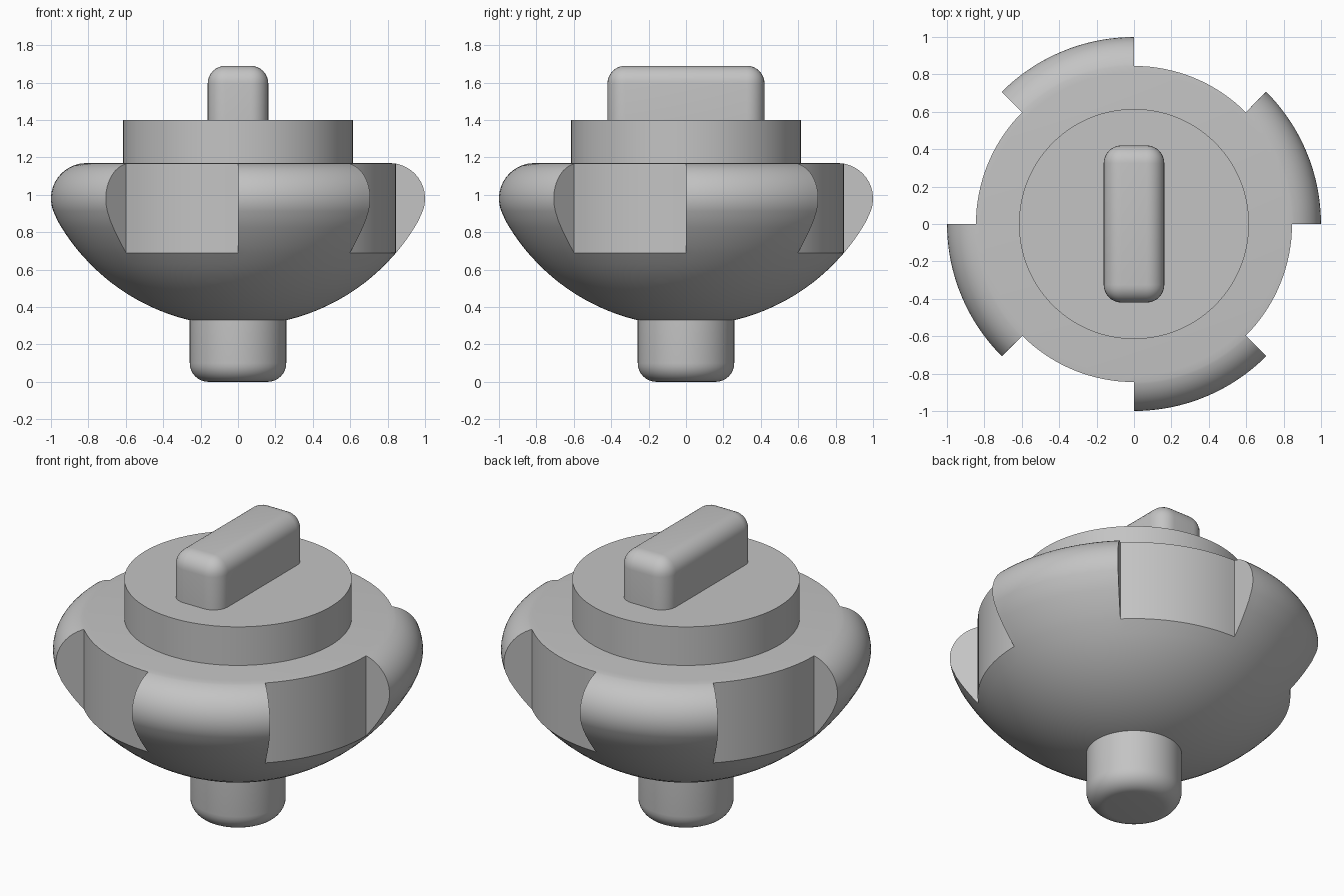
import bpy, bmesh
from math import pi, sin, cos, sqrt, radians

cube = bpy.data.objects.get("Cube")
if cube:
    bpy.data.objects.remove(cube, do_unlink=True)

grey = bpy.data.materials.new("plain grey")
grey.use_nodes = True
colour = (0.55, 0.55, 0.55, 1)
grey.diffuse_color = colour
grey.node_tree.nodes["Principled BSDF"].inputs["Base Color"].default_value = colour

SIDES = 128


def finish(bm, name):
    bmesh.ops.remove_doubles(bm, verts=bm.verts, dist=1e-5)
    bmesh.ops.dissolve_degenerate(bm, edges=bm.edges, dist=1e-5)
    bmesh.ops.recalc_face_normals(bm, faces=bm.faces)
    mesh = bpy.data.meshes.new(name)
    bm.to_mesh(mesh)
    bm.free()
    mesh.materials.append(grey)
    obj = bpy.data.objects.new(name, mesh)
    bpy.context.collection.objects.link(obj)
    bpy.ops.object.select_all(action="DESELECT")
    obj.select_set(True)
    bpy.context.view_layer.objects.active = obj
    bpy.ops.object.shade_smooth_by_angle(angle=radians(30))
    return obj


def spin_point(p, i):
    a = 2 * pi * i / SIDES
    return (p[0] * cos(a), p[0] * sin(a), p[1])


def add_column(bm, profile, i):
    """One angular slice of a turned surface."""
    for p, q in zip(profile, profile[1:]):
        pts = [spin_point(p, i)]
        if p[0] > 0:
            pts.append(spin_point(p, i + 1))
        if q[0] > 0:
            pts.append(spin_point(q, i + 1))
        pts.append(spin_point(q, i))
        bm.faces.new([bm.verts.new(c) for c in pts])


def lathe(name, profile):
    bm = bmesh.new()
    for i in range(SIDES):
        add_column(bm, profile, i)
    return finish(bm, name)


# Bowl-shaped body: spherical underside, rounded rim, four notches
BALL_Z, BALL_R = 1.408, 1.109
RIM_R, RIM_Z, RIM_FILLET = 0.81, 0.98, 0.19
WALL, TOP = 0.845, 1.17


def underside(r):
    return (r, BALL_Z - sqrt(BALL_R ** 2 - r ** 2))


lower = [underside(WALL * k / 16) for k in range(17)]
flank = [underside(WALL + (0.968 - WALL) * k / 5) for k in range(1, 6)]
wall_top = (WALL, RIM_Z + sqrt(RIM_FILLET ** 2 - (WALL - RIM_R) ** 2))
rim = []
for k in range(14):
    a = radians(-29 + 105 * k / 13)
    rim.append((RIM_R + RIM_FILLET * cos(a), RIM_Z + RIM_FILLET * sin(a)))
deck = [wall_top, (RIM_R, TOP), (0, TOP)]
lobe = [lower[-1]] + flank + rim + [wall_top]

bm = bmesh.new()
step = SIDES // 8
for i in range(SIDES):
    is_lobe = (i // step) % 2 == 0
    outer = lobe if is_lobe else [lower[-1], wall_top]
    add_column(bm, lower, i)
    add_column(bm, outer, i)
    add_column(bm, deck, i)
# Flat radial ends of the lobes
for k in range(8):
    bm.faces.new([bm.verts.new(spin_point(p, k * step)) for p in lobe])
finish(bm, "notched_body")

# Raised disc on the body
lathe("top_disc", [(0, TOP), (0.615, TOP), (0.615, 1.4), (0, 1.4)])

# Stem with rounded lower edge
R, F = 0.258, 0.1
stem = [(0, 0)]
stem += [(R - F + F * sin(k * pi / 16), F - F * cos(k * pi / 16)) for k in range(9)]
stem += [(R, 0.35), (0, 0.35)]
lathe("stem", stem)

# Grip bar, rounded everywhere except where it meets the disc
bm = bmesh.new()
bmesh.ops.create_cube(bm, size=1)
for v in bm.verts:
    v.co = (v.co.x * 0.324, v.co.y * 0.84, 1.4 if v.co.z < 0 else 1.69)
edges = [e for e in bm.edges if max(v.co.z for v in e.verts) > 1.5]
bmesh.ops.bevel(bm, geom=edges, offset=0.095, segments=8, profile=0.5, affect="EDGES")
finish(bm, "grip_bar")
